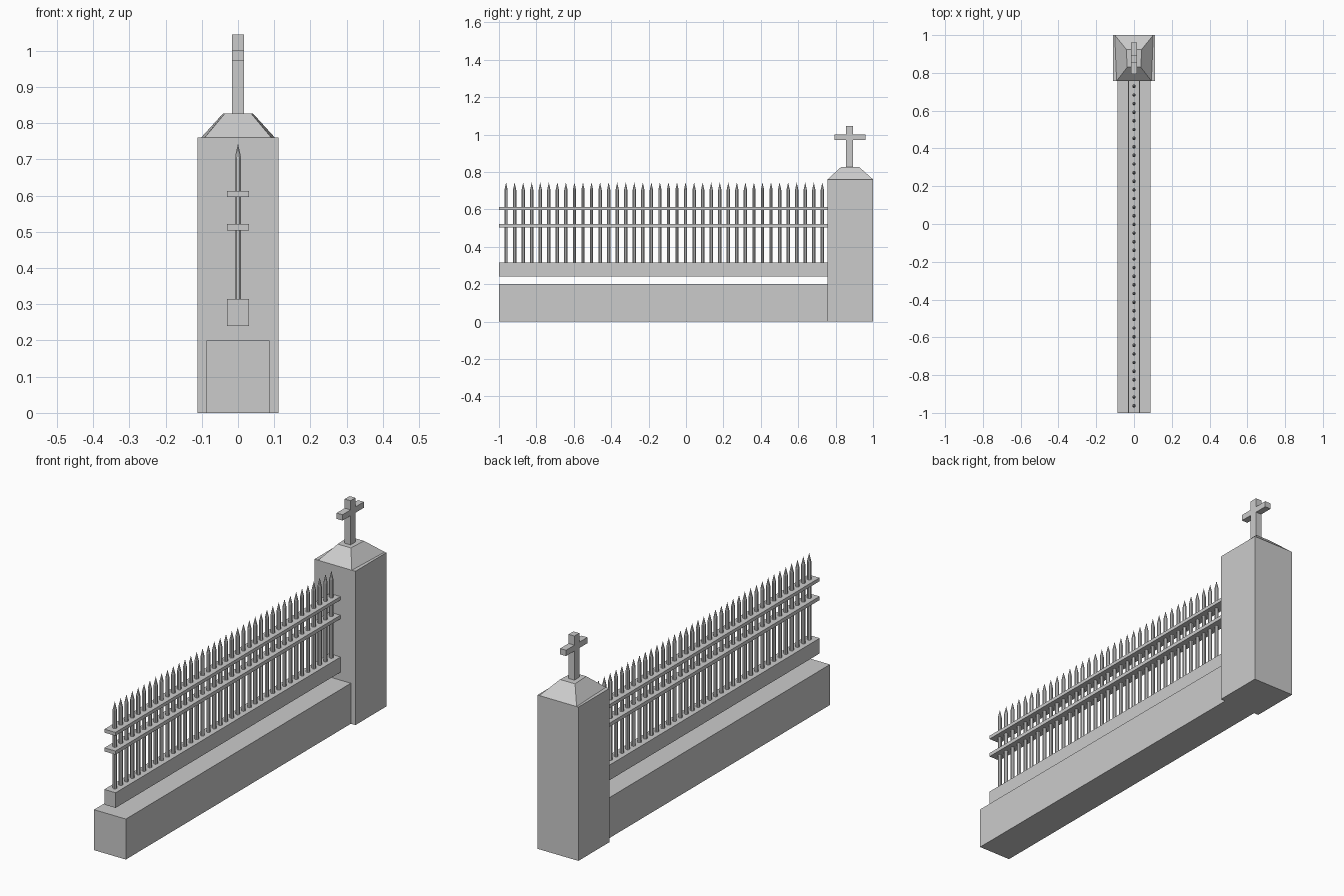
import bpy, bmesh, math
from mathutils import Matrix, Vector

if "Cube" in bpy.data.objects:
    bpy.data.objects.remove(bpy.data.objects["Cube"])


def new_object(name, bm):
    bmesh.ops.recalc_face_normals(bm, faces=bm.faces)
    mesh = bpy.data.meshes.new(name)
    bm.to_mesh(mesh)
    bm.free()
    ob = bpy.data.objects.new(name, mesh)
    bpy.context.collection.objects.link(ob)
    return ob


def box(name, half_x, y0, y1, z0, z1):
    bm = bmesh.new()
    bmesh.ops.create_cube(bm, size=1)
    for v in bm.verts:
        v.co = (v.co.x * 2 * half_x,
                y0 + (v.co.y + .5) * (y1 - y0),
                z0 + (v.co.z + .5) * (z1 - z0))
    return new_object(name, bm)


# Low wall and horizontal rails
box("base_wall", .087, -1, .757, 0, .2)
box("bottom_rail", .031, -1, .757, .24, .315)
box("middle_rail", .03, -1, .757, .503, .521)
box("top_rail", .03, -1, .757, .596, .613)

# Pillar with sloped cap, slightly narrower at the front
box("pillar", .112, .757, 1, 0, .76)
cap = box("pillar_cap", 1, .757, 1, .76, .827)
for v in cap.data.vertices:
    back, top = v.co.y > .9, v.co.z > .8
    x = (.041 if back else .036) if top else (.102 if back else .092)
    v.co.x = math.copysign(x, v.co.x)
    if top:
        v.co.y = .925 if back else .83

# Cross on the cap
box("cross_upright", .016, .856, .894, .82, 1.045)
box("cross_arm", .016, .793, .96, .971, 1.0)

# One pointed octagonal picket, repeated along the fence
R, Z0, Z1, TIP = .0097, .31, .703, .744
bm = bmesh.new()
turn = Matrix.Rotation(math.pi / 8, 4, 'Z')
for r2, a, b in ((R, Z0, Z1), (0, Z1, TIP)):
    bmesh.ops.create_cone(bm, cap_ends=(r2 > 0), segments=8, radius1=R, radius2=r2,
                          depth=b - a,
                          matrix=Matrix.Translation((0, 0, (a + b) / 2)) @ turn)
inner = [f for f in bm.faces if len(f.verts) == 8 and f.calc_center_median().z > Z0 + .1]
bmesh.ops.delete(bm, geom=inner, context='FACES_ONLY')
bmesh.ops.remove_doubles(bm, verts=bm.verts, dist=1e-5)
pickets = new_object("pickets", bm)
pickets.location.y = -.962
arr = pickets.modifiers.new("repeat", 'ARRAY')
arr.count = 38
arr.use_relative_offset = False
arr.use_constant_offset = True
arr.constant_offset_displace = Vector((0, .0457, 0))
